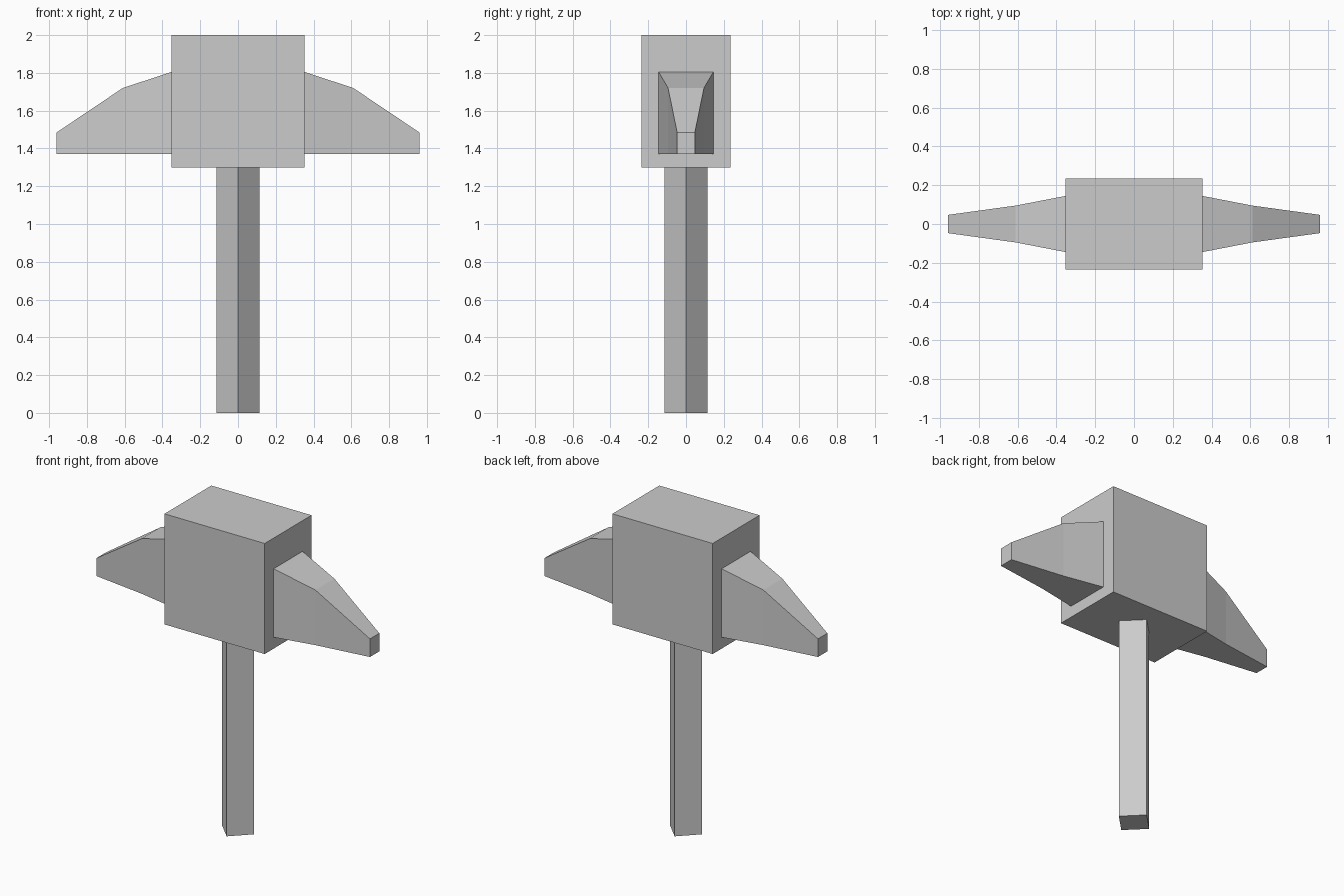
import bpy, bmesh
from math import radians
from mathutils import Matrix

cube = bpy.data.objects.get("Cube")
if cube:
    bpy.data.objects.remove(cube, do_unlink=True)

GREY = (0.6, 0.6, 0.6, 1)
grey = bpy.data.materials.new("plain_grey")
grey.use_nodes = True
grey.diffuse_color = GREY
grey.node_tree.nodes["Principled BSDF"].inputs["Base Color"].default_value = GREY


def add_object(name, bm):
    bmesh.ops.recalc_face_normals(bm, faces=bm.faces)
    mesh = bpy.data.meshes.new(name)
    bm.to_mesh(mesh)
    bm.free()
    mesh.materials.append(grey)
    obj = bpy.data.objects.new(name, mesh)
    bpy.context.collection.objects.link(obj)
    return obj


def box(name, size, z_low, turn=0):
    bm = bmesh.new()
    bmesh.ops.create_cube(bm, size=1)
    bmesh.ops.scale(bm, verts=bm.verts, vec=size)
    bmesh.ops.rotate(bm, verts=bm.verts, matrix=Matrix.Rotation(radians(turn), 3, "Z"))
    bmesh.ops.translate(bm, verts=bm.verts, vec=(0, 0, z_low + size[2] / 2))
    return add_object(name, bm)


def tapered_arm(name, side):
    # rectangular sections from root to tip: x, half width, top height
    sections = [(0.352, 0.145, 1.805), (0.61, 0.095, 1.72), (0.96, 0.047, 1.485)]
    bottom = 1.37
    bm = bmesh.new()
    rings = [[bm.verts.new((side * x, y, z)) for y, z in
              ((-w, bottom), (w, bottom), (w, top), (-w, top))]
             for x, w, top in sections]
    for a, b in zip(rings, rings[1:]):
        for i in range(4):
            j = (i + 1) % 4
            bm.faces.new((a[i], a[j], b[j], b[i]))
    bm.faces.new(rings[0])
    bm.faces.new(rings[-1])
    return add_object(name, bm)


# Square handle turned on its corner
box("handle", (0.161, 0.161, 1.3), 0, turn=45)

# Head block
box("head_block", (0.704, 0.47, 0.702), 1.298)

# Tapered arms on both sides of the head
tapered_arm("left_arm", 1)
tapered_arm("right_arm", -1)
